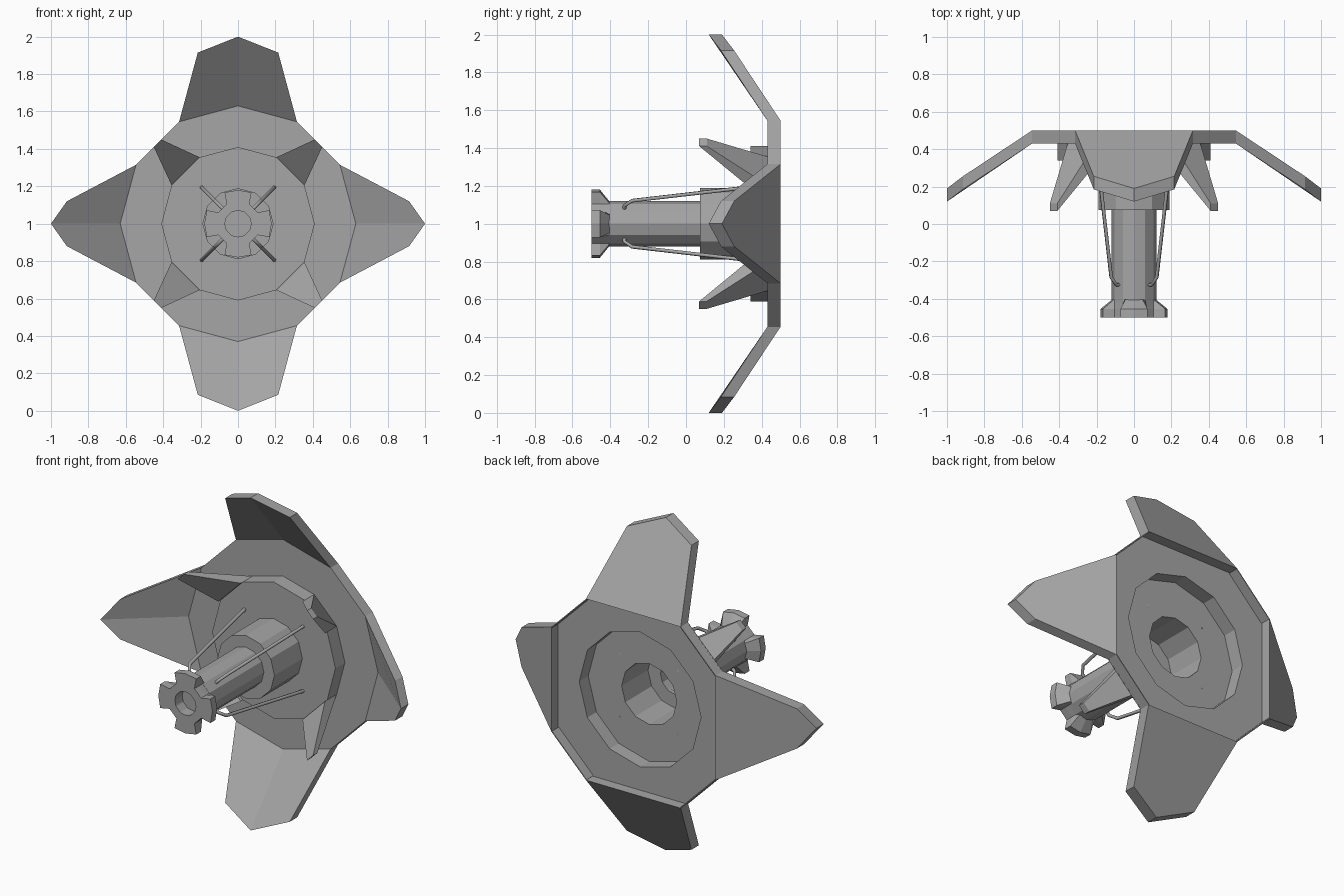
import bpy
import bmesh
from math import sin, cos, pi, hypot

cube = bpy.data.objects.get("Cube")
if cube:
    bpy.data.objects.remove(cube)

grey = bpy.data.materials.new("hull_grey")
grey.use_nodes = True
grey.diffuse_color = (0.38, 0.38, 0.38, 1)
grey.node_tree.nodes["Principled BSDF"].inputs["Base Color"].default_value = (0.38, 0.38, 0.38, 1)

SIDES = 12
NAMES = ["top", "left", "bottom", "right"]


def place(u, r, y, turn):
    """Point at sideways u, outward r, turned in quarter turns about the axis."""
    a = turn * pi / 2
    return (u * cos(a) + r * sin(a), y, 1 + r * cos(a) - u * sin(a))


def add_mesh(name, verts, faces):
    bm = bmesh.new()
    vs = [bm.verts.new(v) for v in verts]
    for f in faces:
        bm.faces.new([vs[i] for i in f])
    bmesh.ops.recalc_face_normals(bm, faces=bm.faces)
    mesh = bpy.data.meshes.new(name)
    bm.to_mesh(mesh)
    bm.free()
    mesh.materials.append(grey)
    obj = bpy.data.objects.new(name, mesh)
    bpy.context.collection.objects.link(obj)
    return obj


def skin(name, loops, closed=False):
    """Join equal loops of points with quads; cap the ends or close the ring."""
    n, count = len(loops[0]), len(loops)
    faces = []
    for j in range(count if closed else count - 1):
        a, b = j * n, (j + 1) % count * n
        faces += [(a + i, a + (i + 1) % n, b + (i + 1) % n, b + i) for i in range(n)]
    if not closed:
        faces += [tuple(range(n)), tuple(range((count - 1) * n, count * n))]
    return add_mesh(name, [p for loop in loops for p in loop], faces)


def lathe(name, profile, closed=False):
    """Twelve-sided turning of (radius, y) points."""
    skin(name, [[place(0, r, y, k / 3) for k in range(SIDES)] for r, y in profile], closed)


# Thin dish plate with a raised front disc, hollow behind
lathe("dish_plate", [(0.63, 0.436), (0.405, 0.436), (0.405, 0.35), (0.183, 0.35),
                     (0.183, 0.34), (0.41, 0.34), (0.41, 0.43), (0.63, 0.43)], closed=True)

# Hollow collar and barrel
lathe("collar", [(0.19, 0.345), (0.19, 0.075), (0.10, 0.075),
                 (0.10, 0.10), (0.183, 0.10), (0.183, 0.345)], closed=True)
lathe("barrel", [(0.105, -0.38), (0.105, 0.10), (0.12, 0.10), (0.12, -0.42)])

# Four-lobed muzzle with a blind bore
star = [(-0.06, 0.105), (-0.072, 0.167), (0, 0.18), (0.072, 0.167), (0.06, 0.105)]


def star_loop(y, limit):
    loop = []
    for turn in range(4):
        for u, r in star:
            s = min(1, limit / hypot(u, r))
            loop.append(place(u * s, r * s, y, turn))
    return loop


skin("muzzle", [star_loop(-0.43, 0.07), star_loop(-0.5, 0.07), star_loop(-0.5, 1),
                star_loop(-0.455, 1), star_loop(-0.405, 0.118)])

# Four folded petals, the side pair narrower at the tip, with a shallow front valley
petal_faces = [(0, 1, 4, 5), (1, 2, 3, 4), (6, 7, 8, 9, 10), (0, 2, 7, 6),
               (0, 5, 10, 6), (5, 4, 9, 10), (4, 3, 8, 9), (3, 2, 7, 8)]
for turn, name in enumerate(NAMES):
    w = 0.12 if turn % 2 else 0.215
    front = [(-0.315, 0.545, 0.43), (0, 0.63, 0.43), (0.315, 0.545, 0.43),
             (w, 0.915, 0.185), (0, 1.0, 0.12), (-w, 0.915, 0.185)]
    back = [(u, r, y + 0.07) for u, r, y in front if r != 0.63]
    add_mesh("petal_" + name, [place(*p, turn) for p in front + back], petal_faces)

# Rim lips between petals, diagonal prongs and bent rods
for turn in range(4):
    edge = [(0.315, 0.545, 0.43), (0.545, 0.315, 0.43), (0.545, 0.315, 0.5), (0.315, 0.545, 0.5)]
    skin(f"rim_lip_{turn + 1}", [[place(u - t, r - t, y, turn) for u, r, y in edge] for t in (0, 0.004)])

    prong = [[(0.205, 0.355, 0.32), (0.41, 0.45, 0.07), (0.45, 0.41, 0.07), (0.355, 0.205, 0.32)],
             [(0.205, 0.355, 0.43), (0.41, 0.45, 0.11), (0.45, 0.41, 0.11), (0.355, 0.205, 0.43)]]
    skin(f"prong_{turn + 1}", [[place(*p, turn) for p in loop] for loop in prong])

    curve = bpy.data.curves.new(f"rod_{turn + 1}", "CURVE")
    curve.dimensions = "3D"
    curve.bevel_depth = 0.01
    curve.bevel_resolution = 1
    curve.use_fill_caps = True
    curve.materials.append(grey)
    path = [(0.075, -0.325), (0.095, -0.325), (0.122, -0.285), (0.195, 0.35)]
    spline = curve.splines.new("POLY")
    spline.points.add(len(path) - 1)
    for point, (d, y) in zip(spline.points, path):
        point.co = (*place(d, d, y, turn), 1)
    rod = bpy.data.objects.new(f"rod_{turn + 1}", curve)
    bpy.context.collection.objects.link(rod)
